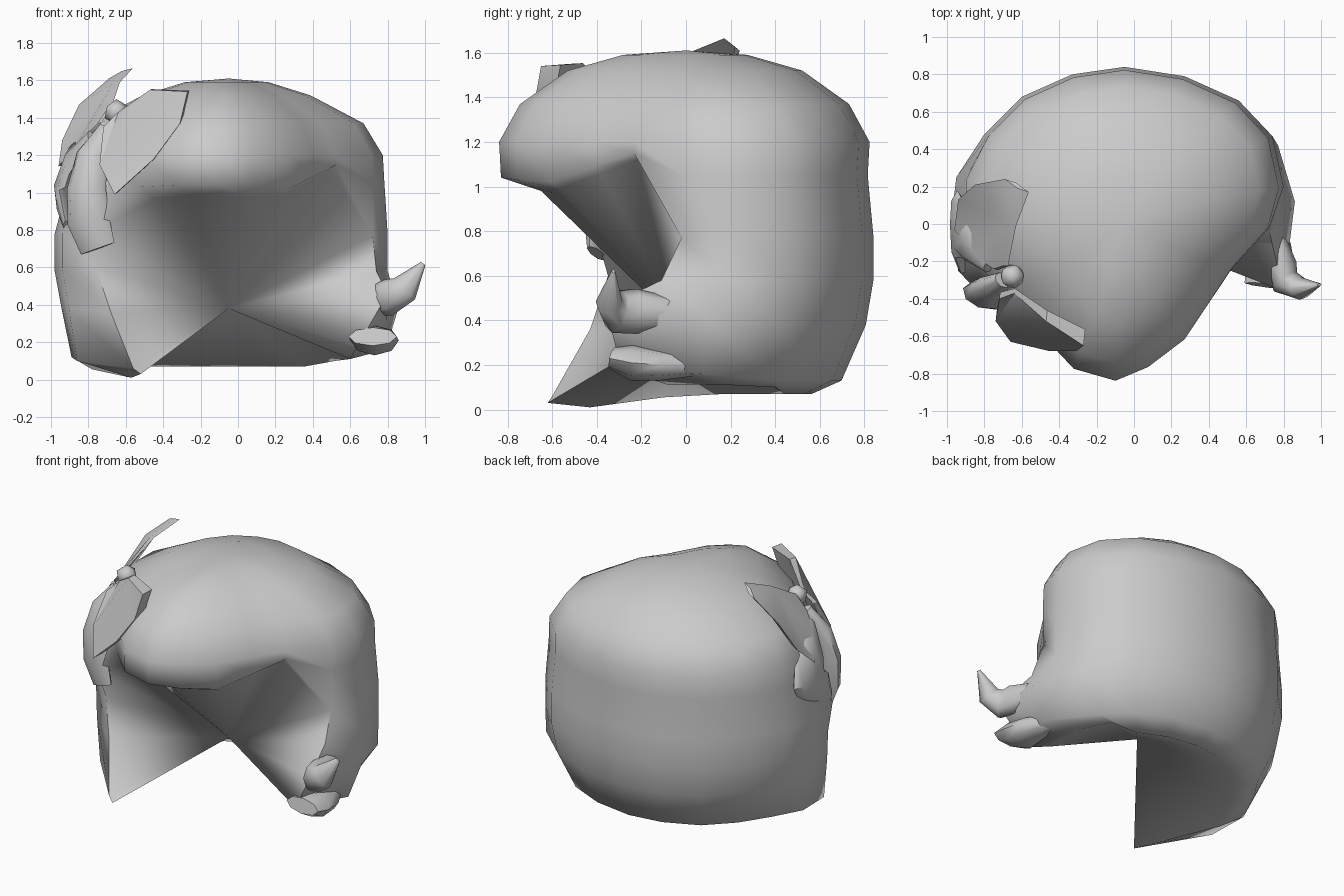
import bpy, bmesh, math
from mathutils import Vector

if "Cube" in bpy.data.objects:
    bpy.data.objects.remove(bpy.data.objects["Cube"])

grey = bpy.data.materials.new("hair_grey")
grey.diffuse_color = (0.6, 0.6, 0.6, 1)
grey.use_nodes = True
grey.node_tree.nodes["Principled BSDF"].inputs["Base Color"].default_value = grey.diffuse_color


def finish(bm, name, angle=50):
    bmesh.ops.recalc_face_normals(bm, faces=bm.faces[:])
    me = bpy.data.meshes.new(name)
    bm.to_mesh(me)
    bm.free()
    me.materials.append(grey)
    ob = bpy.data.objects.new(name, me)
    bpy.context.collection.objects.link(ob)
    bpy.ops.object.select_all(action='DESELECT')
    ob.select_set(True)
    bpy.context.view_layer.objects.active = ob
    bpy.ops.object.shade_smooth_by_angle(angle=math.radians(angle))
    return ob


# Hair shell: plan outline scaled level by level, open at the face
outline = [(.54, -.24), (.74, -.02), (.80, .2), (.74, .47), (.56, .66), (.27, .79),
           (-.05, .84), (-.33, .8), (-.6, .68), (-.8, .48), (-.95, .25), (-.98, 0),
           (-.94, -.25), (-.8, -.45), (-.58, -.62), (-.33, -.79), (-.1, -.855),
           (.08, -.78), (.28, -.63), (.42, -.42)]
# height, x scale, y scale
levels = [(1.59, .26, .33), (1.52, .52, .62), (1.37, .85, .87), (1.2, .97, .98),
          (1.05, .98, .97), (.78, 1, 1), (.58, 1, 1), (.38, .96, .96), (.13, .83, .83),
          (.07, .67, .67)]
FRINGE = 4                                   # last level that runs all the way round
fringe_z = {14: 1.03, 15: 1.04, 16: 1.04, 17: 1.03, 18: 1.02, 19: 1.09, 0: 1.15}
# the crown is pressed in under the bow
pressed = {10: .97, 11: .94, 12: .9, 13: .88, 14: .92}
# pulled-forward ends of the side locks, keyed by (level, column)
pulled = {(5, 1): (.72, -.02, .77), (6, 1): (.74, -.11, .58), (7, 1): (.8, -.36, .46),
          (8, 1): (.64, -.29, .18), (9, 1): (.6, -.08, .11), (8, 2): (.79, .07, .16),
          (7, 2): (.86, .12, .39), (7, 3): (.77, .42, .38), (9, 2): (.6, .2, .11),
          (9, 3): (.52, .4, .1), (5, 13): (-.8, -.4, .78), (6, 13): (-.76, -.35, .6),
          (7, 13): (-.68, -.43, .36), (8, 13): (-.56, -.6, .06), (9, 13): (-.52, -.62, .03),
          (8, 12): (-.86, -.27, .1), (8, 11): (-.89, 0, .12), (9, 12): (-.57, -.43, .01),
          (9, 11): (-.78, -.1, .055), (6, 12): (-.94, -.2, .6)}
bm = bmesh.new()
ax = -.06
grid = {}
for l, (z, sx, sy) in enumerate(levels):
    for c, (x, y) in enumerate(outline):
        if l > FRINGE and c in fringe_z:
            continue
        k = pressed.get(c, 1) if l <= FRINGE else 1
        h = fringe_z.get(c, z) if l == FRINGE else z
        co = (ax + (x - ax) * sx * k, y * sy * k, h)
        grid[l, c] = bm.verts.new(pulled.get((l, c), co))
# rolled-under lip of the fringe
for c, z in fringe_z.items():
    p = Vector(outline[c])
    k, drop = (.76, .06) if 14 <= c <= 17 else (.9, .03)
    grid[FRINGE + 1, c] = bm.verts.new((p.x * k, p.y * k, z - drop))
top = bm.verts.new((-.05, 0, 1.61))
n = len(outline)
for c in range(n):
    d = (c + 1) % n
    bm.faces.new((top, grid[0, c], grid[0, d]))
    for l in range(len(levels) - 1):
        quad = [grid.get(k) for k in ((l, c), (l + 1, c), (l + 1, d), (l, d))]
        mixed = l >= FRINGE and (c in fringe_z) != (d in fringe_z)
        if all(quad) and not mixed:
            bm.faces.new(quad)
# close the lip corners
for a, b in ((0, 1), (14, 13)):
    bm.faces.new((grid[FRINGE, a], grid[FRINGE + 1, b], grid[FRINGE, b]))
    bm.faces.new((grid[FRINGE, a], grid[FRINGE + 1, a], grid[FRINGE + 1, b]))
# inner hollow: every open edge runs in to one point
apex = bm.verts.new((-.05, -.03, .38))
for e in [e for e in bm.edges if e.is_boundary]:
    bm.faces.new((e.verts[0], e.verts[1], apex))
finish(bm, "hair_shell", 72)


def lock(name, path, across=None, sides=8, angle=60):
    """Tapered lock: path of (centre, half width, half height)."""
    bm = bmesh.new()
    pts = [Vector(p[0]) for p in path]
    rings = []
    for i, (_, w, h) in enumerate(path):
        t = (pts[min(i + 1, len(pts) - 1)] - pts[max(i - 1, 0)]).normalized()
        if across:
            u = Vector(across)
            u = (u - t * u.dot(t)).normalized()
        else:
            u = t.cross(Vector((0, 0, 1))).normalized()
        v = u.cross(t)
        rings.append([bm.verts.new(pts[i] + u * w * math.cos(a) + v * h * math.sin(a))
                      for a in (2 * math.pi * j / sides for j in range(sides))])
    for r, q in zip(rings, rings[1:]):
        for j in range(sides):
            k = (j + 1) % sides
            bm.faces.new((r[j], r[k], q[k], q[j]))
    bm.faces.new(rings[0])
    bm.faces.new(rings[-1])
    return finish(bm, name, angle)


# Flicked-out locks on the right cheek
lock("upper_flick", [((.74, 0, .43), .04, .06), ((.79, -.22, .44), .08, .1),
                     ((.81, -.31, .44), .08, .1), ((.89, -.345, .485), .06, .08),
                     ((.99, -.325, .62), .008, .015)])
lock("lower_flick", [((.68, .12, .2), .03, .04), ((.73, -.12, .2), .11, .07),
                     ((.73, -.24, .21), .13, .08), ((.72, -.33, .23), .13, .05)])


def petal(name, pts, hinge, thick):
    """Flat bow loop that thickens away from the knot."""
    bm = bmesh.new()
    pts = [Vector(p) for p in pts]
    hinge, thick = Vector(hinge), Vector(thick)
    far = max((p - hinge).length for p in pts)
    outer = [bm.verts.new(p) for p in pts]
    inner = [bm.verts.new(p + thick * (.15 + .85 * (p - hinge).length / far)) for p in pts]
    bm.faces.new(outer)
    bm.faces.new(inner[::-1])
    for i in range(len(pts)):
        j = (i + 1) % len(pts)
        bm.faces.new((outer[i], inner[i], inner[j], outer[j]))
    bmesh.ops.triangulate(bm, faces=[f for f in bm.faces if len(f.verts) > 4])
    return finish(bm, name, 30)


# Bow: two loops, knot and two tails
knot = (-.65, -.28, 1.43)
petal("bow_front_loop", [(-.64, -.37, 1.43), (-.72, -.4, 1.35), (-.74, -.52, 1.15),
                         (-.66, -.63, .99), (-.45, -.68, 1.18), (-.31, -.68, 1.37),
                         (-.27, -.65, 1.54), (-.47, -.52, 1.55)], knot, (.01, .09, .005))
petal("bow_back_loop", [(-.69, -.22, 1.46), (-.67, 0, 1.58), (-.62, .19, 1.65),
                        (-.69, .24, 1.61), (-.85, .21, 1.47), (-.94, .13, 1.28),
                        (-.96, -.03, 1.14), (-.86, -.17, 1.26), (-.75, -.24, 1.37)],
      knot, (.06, -.02, .015))
bm = bmesh.new()
bmesh.ops.create_icosphere(bm, subdivisions=1, radius=.07)
bmesh.ops.translate(bm, verts=bm.verts, vec=knot)
finish(bm, "bow_knot")
lock("bow_front_tail", [((-.7, -.3, 1.34), .05, .04), ((-.78, -.35, 1.2), .09, .06),
                        ((-.81, -.38, 1.02), .11, .07), ((-.8, -.39, .85), .12, .06),
                        ((-.75, -.4, .7), .1, .03)], (1, -.35, 0))
lock("bow_side_tail", [((-.77, -.22, 1.3), .05, .04), ((-.88, -.08, 1.18), .14, .05),
                       ((-.935, 0, 1.03), .18, .05), ((-.93, -.08, .92), .14, .04),
                       ((-.9, -.22, .8), .07, .03)], (0, 1, .3))
